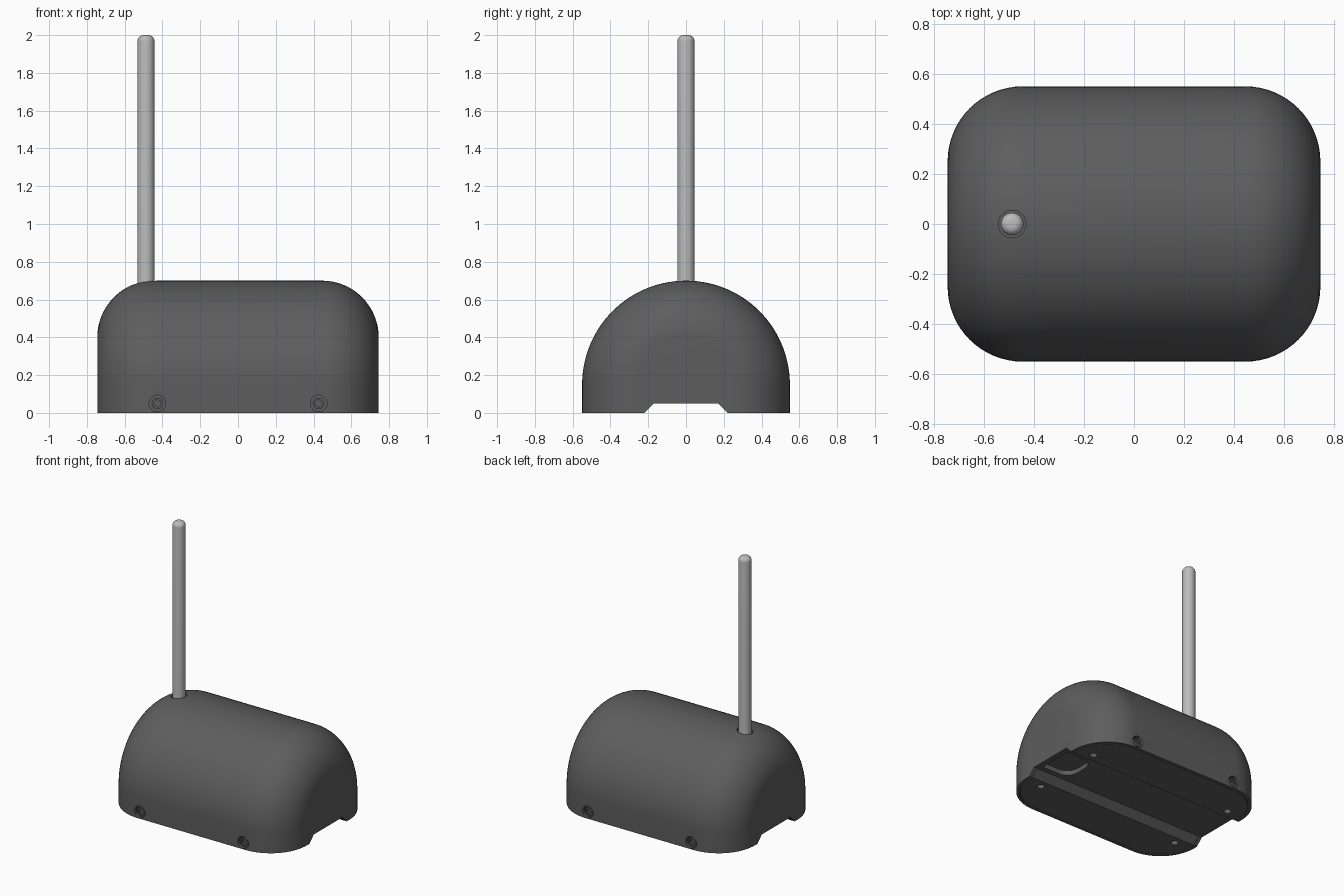
import bpy, bmesh, math
from mathutils import Vector

if "Cube" in bpy.data.objects:
    bpy.data.objects.remove(bpy.data.objects["Cube"])

L, W, R, ZC = 0.745, 0.55, 0.30, 0.15   # half length, half width, end fillet, arch centre height

dark = bpy.data.materials.new("dark_grey")
dark.diffuse_color = (0.11, 0.11, 0.11, 1)
dark.use_nodes = True
dark.node_tree.nodes["Principled BSDF"].inputs["Base Color"].default_value = dark.diffuse_color
light = bpy.data.materials.new("light_grey")
light.diffuse_color = (0.5, 0.5, 0.5, 1)
light.use_nodes = True
light.node_tree.nodes["Principled BSDF"].inputs["Base Color"].default_value = light.diffuse_color


def make(name, bm, mat=None):
    bmesh.ops.recalc_face_normals(bm, faces=bm.faces[:])
    me = bpy.data.meshes.new(name)
    bm.to_mesh(me)
    bm.free()
    ob = bpy.data.objects.new(name, me)
    bpy.context.collection.objects.link(ob)
    if mat:
        me.materials.append(mat)
    return ob


def loft(name, rings, mat=None):
    bm = bmesh.new()
    vs = [[bm.verts.new(p) for p in ring] for ring in rings]
    n = len(vs[0])
    for a, b in zip(vs, vs[1:]):
        for i in range(n):
            j = (i + 1) % n
            bm.faces.new((a[i], a[j], b[j], b[i]))
    bm.faces.new(vs[0])
    bm.faces.new(vs[-1])
    return make(name, bm, mat)


def prism(name, pts, vec, mat=None):
    return loft(name, [pts, [Vector(p) + Vector(vec) for p in pts]], mat)


def cylinder(name, centre, r, vec, mat=None, n=32):
    d = Vector(vec)
    u = d.orthogonal().normalized()
    v = d.normalized().cross(u)
    pts = [Vector(centre) + r * (math.cos(2 * math.pi * i / n) * u + math.sin(2 * math.pi * i / n) * v)
           for i in range(n)]
    return prism(name, pts, vec, mat)


def rounded(inset, z, seg=14):
    r = R - inset
    pts = []
    for k, (sx, sy) in enumerate(((1, 1), (-1, 1), (-1, -1), (1, -1))):
        for i in range(seg + 1):
            a = math.pi / 2 * (k + i / seg)
            pts.append((sx * (L - R) + r * math.cos(a), sy * (W - R) + r * math.sin(a), z))
    return pts


def activate(ob):
    bpy.ops.object.select_all(action='DESELECT')
    ob.select_set(True)
    bpy.context.view_layer.objects.active = ob


def cut(ob, cutters):
    activate(ob)
    for c in cutters:
        m = ob.modifiers.new("cut", 'BOOLEAN')
        m.operation, m.solver, m.object = 'DIFFERENCE', 'EXACT', c
        bpy.ops.object.modifier_apply(modifier=m.name)


# Housing: arch section lofted along x, shrinking at the ends for the fillet
def arch(x, d, seg=56):
    r = W - d
    pts = [(x, r, 0)]
    pts += [(x, r * math.cos(math.pi * i / seg), ZC + r * math.sin(math.pi * i / seg)) for i in range(seg + 1)]
    return pts + [(x, -r, 0)]


half = [(L - R + R * math.sin(math.pi / 2 * i / 16), R - R * math.cos(math.pi / 2 * i / 16)) for i in range(17)]
stations = [(-x, d) for x, d in reversed(half)] + half
housing = loft("housing", [arch(x, d) for x, d in stations], dark)

# Base plate set into the underside
plate = prism("base_plate", rounded(0.026, 0.0), (0, 0, 0.11), dark)

# Cutters: pocket, cable channel, cable recess, antenna socket, screw holes
pocket = prism("pocket_cutter", rounded(0.02, -0.1), (0, 0, 0.22))
channel = prism("channel_cutter", [(-1, y, z) for y, z in
                ((-0.27, -0.05), (0.27, -0.05), (0.17, 0.05), (-0.17, 0.05))], (2, 0, 0))
recess_pts = [(0.70, -0.13, 0.03), (0.70, 0.13, 0.03)]
for s, order in ((1, range(9)), (-1, range(8, -1, -1))):
    recess_pts += [(0.56 - 0.09 * math.sin(math.pi / 2 * i / 8),
                    s * (0.04 + 0.09 * math.cos(math.pi / 2 * i / 8)), 0.03) for i in order]
recess = prism("recess_cutter", recess_pts, (0, 0, 0.055))
socket = cylinder("socket_cutter", (-0.487, 0, 0.62), 0.055, (0, 0, 0.2))
side_holes, base_holes = [], []
for sx in (-1, 1):
    for sy in (-1, 1):
        side_holes.append(cylinder("side_hole_cutter", (sx * 0.427, sy * 0.505, 0.05), 0.044, (0, sy * 0.1, 0)))
        base_holes.append(cylinder("base_hole_cutter", (sx * 0.595, sy * 0.28, -0.05), 0.026, (0, 0, 0.09)))

cut(housing, [pocket, channel, socket] + side_holes)
cut(plate, [channel, recess] + side_holes + base_holes)

# Side screws with a hollow drive
screws = []
for sx in (-1, 1):
    for sy in (-1, 1):
        screw = cylinder("side_screw", (sx * 0.427, sy * 0.49, 0.05), 0.03, (0, sy * 0.045, 0), dark)
        bore = cylinder("bore_cutter", (sx * 0.427, sy * 0.52, 0.05), 0.02, (0, sy * 0.1, 0), n=6)
        cut(screw, [bore])
        bpy.data.objects.remove(bore)
        screws.append(screw)

for c in [pocket, channel, recess, socket] + side_holes + base_holes:
    bpy.data.objects.remove(c)

# Antenna rod with a rounded tip
profile = [(0.045, 0.6)] + [(0.012 + 0.033 * math.cos(math.pi / 2 * i / 8),
                             1.967 + 0.033 * math.sin(math.pi / 2 * i / 8)) for i in range(9)]
antenna = loft("antenna", [[(-0.487 + r * math.cos(2 * math.pi * k / 40), r * math.sin(2 * math.pi * k / 40), z)
                            for k in range(40)] for r, z in profile], light)

for ob in [housing, plate, antenna] + screws:
    activate(ob)
    bpy.ops.object.shade_smooth_by_angle(angle=math.radians(30))
